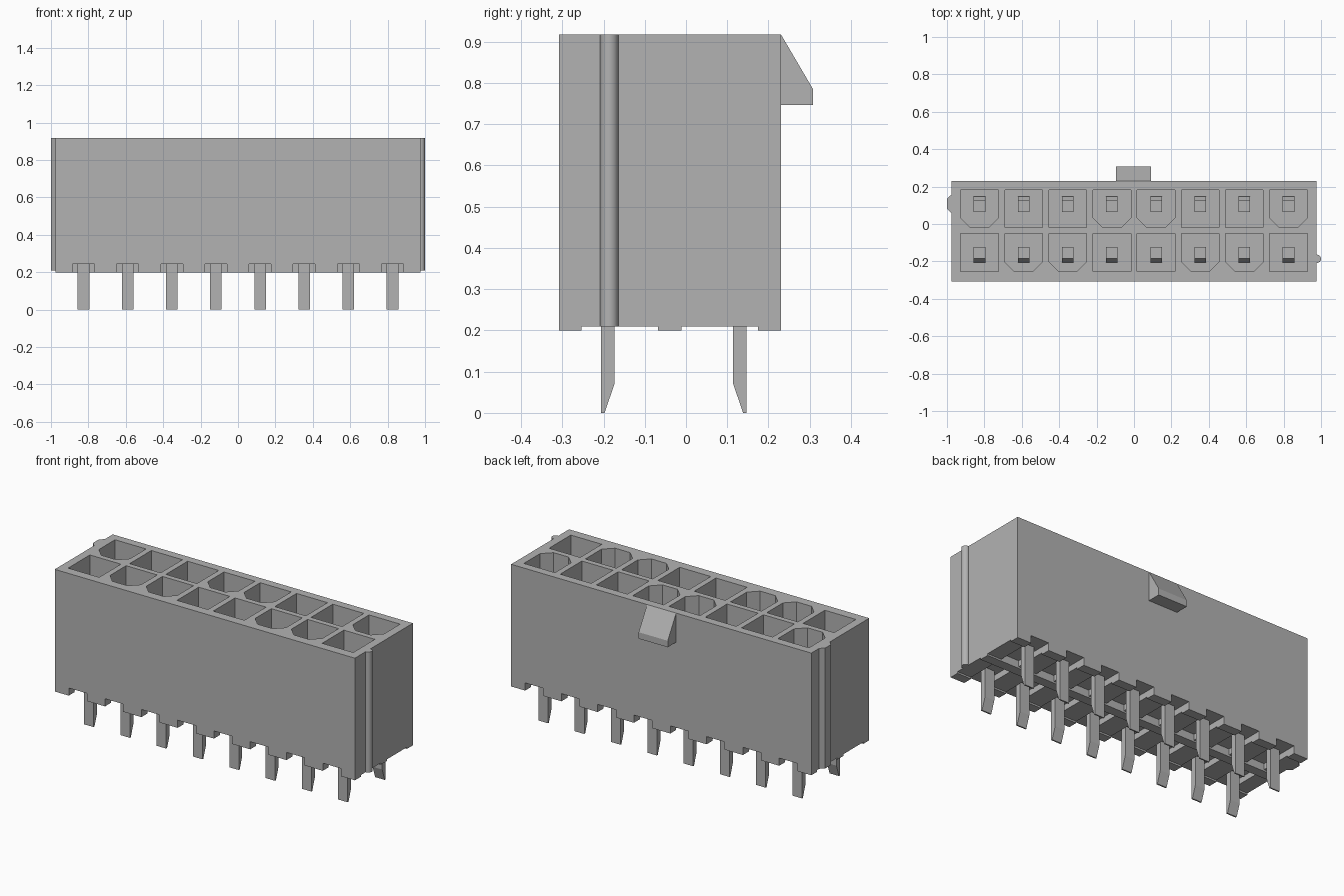
import bpy, bmesh

if "Cube" in bpy.data.objects:
    bpy.data.objects.remove(bpy.data.objects["Cube"], do_unlink=True)

grey = bpy.data.materials.new("plain grey")
grey.use_nodes = True
grey.diffuse_color = (0.45, 0.45, 0.45, 1)
grey.node_tree.nodes["Principled BSDF"].inputs["Base Color"].default_value = (0.45, 0.45, 0.45, 1)

COLUMNS = [-0.826 + 0.236 * i for i in range(8)]
MID_Y = -0.0345      # line between the two contact rows


def prism(bm, points, axis, lo, hi):
    """Extrude a 2D outline along x (points are y, z) or z (points are x, y)."""
    place = (lambda p, d: (d, p[0], p[1])) if axis == "x" else (lambda p, d: (p[0], p[1], d))
    a = [bm.verts.new(place(p, lo)) for p in points]
    b = [bm.verts.new(place(p, hi)) for p in points]
    bm.faces.new(a)
    bm.faces.new(b[::-1])
    for i in range(len(a)):
        j = (i + 1) % len(a)
        bm.faces.new((a[j], a[i], b[i], b[j]))


def box(bm, x0, x1, y0, y1, z0, z1):
    prism(bm, [(x0, y0), (x1, y0), (x1, y1), (x0, y1)], "z", z0, z1)


def finish(bm, name):
    bmesh.ops.recalc_face_normals(bm, faces=bm.faces[:])
    mesh = bpy.data.meshes.new(name)
    bm.to_mesh(mesh)
    bm.free()
    mesh.materials.append(grey)
    obj = bpy.data.objects.new(name, mesh)
    bpy.context.collection.objects.link(obj)
    return obj


def cut(target, cutter):
    cutter.hide_render = True
    mod = target.modifiers.new("cut", "BOOLEAN")
    mod.operation = "DIFFERENCE"
    mod.solver = "EXACT"
    mod.object = cutter
    bpy.context.view_layer.objects.active = target
    bpy.ops.object.modifier_apply(modifier=mod.name)
    bpy.data.objects.remove(cutter, do_unlink=True)


# Housing block
bm = bmesh.new()
box(bm, -0.976, 0.976, -0.308, 0.23, 0.2, 0.918)
housing = finish(bm, "housing")

# Contact cavities: square, or keyed with two bevelled front corners
bm = bmesh.new()
keyed = {0: (1, 2, 5, 6), 1: (0, 3, 4, 7)}
for row, (y0, y1) in enumerate([(-0.254, -0.052), (-0.02, 0.182)]):
    for i, x in enumerate(COLUMNS):
        h, c = 0.101, 0.052
        if i in keyed[row]:
            outline = [(x - h + c, y0), (x + h - c, y0), (x + h, y0 + c),
                       (x + h, y1), (x - h, y1), (x - h, y0 + c)]
        else:
            outline = [(x - h, y0), (x + h, y0), (x + h, y1), (x - h, y1)]
        prism(bm, outline, "z", 0.35, 1.1)
cut(housing, finish(bm, "cavity_cutter"))

# Shallow recesses between the three foot strips
bm = bmesh.new()
for y0, y1 in [(-0.253, -0.068), (-0.011, 0.175)]:
    box(bm, -1.1, 1.1, y0, y1, 0.1, 0.21)
cut(housing, finish(bm, "foot_cutter"))

# Notches under each contact, open to the outer walls
bm = bmesh.new()
for x in COLUMNS:
    for y0, y1 in [(-0.4, -0.068), (-0.011, 0.4)]:
        box(bm, x - 0.059, x + 0.059, y0, y1, 0.1, 0.245)
cut(housing, finish(bm, "notch_cutter"))

# Contact pins: stepped post above, bevelled solder tail below
for row, side in [("front", -1), ("back", 1)]:
    profile = [(0.176, 0), (0.176, 0.38), (0.154, 0.42), (0.154, 0.65),
               (0.094, 0.65), (0.094, 0.38), (0.144, 0.36), (0.144, 0.07), (0.168, 0)]
    outline = [(MID_Y + 0.005 + side * d, z) for d, z in profile]
    bm = bmesh.new()
    for x in COLUMNS:
        prism(bm, outline, "x", x - 0.031, x + 0.031)
    finish(bm, row + "_pins")

# Latch ramp on the back
bm = bmesh.new()
prism(bm, [(0.22, 0.918), (0.23, 0.918), (0.308, 0.785), (0.308, 0.747), (0.22, 0.747)],
      "x", -0.097, 0.092)
finish(bm, "latch_ramp")

# Bevelled key rib on one end
bm = bmesh.new()
prism(bm, [(-0.97, 0.157), (-0.976, 0.157), (-1.0, 0.135), (-1.0, 0.081),
           (-0.976, 0.057), (-0.97, 0.057)], "z", 0.21, 0.918)
finish(bm, "key_rib")

# Rounded rib on the other end
bm = bmesh.new()
bmesh.ops.create_cone(bm, cap_ends=True, segments=32, radius1=0.022, radius2=0.022, depth=0.708)
bmesh.ops.translate(bm, verts=bm.verts[:], vec=(0.978, -0.186, 0.564))
rib = finish(bm, "round_rib")
bpy.ops.object.select_all(action="DESELECT")
rib.select_set(True)
bpy.context.view_layer.objects.active = rib
bpy.ops.object.shade_smooth_by_angle()
